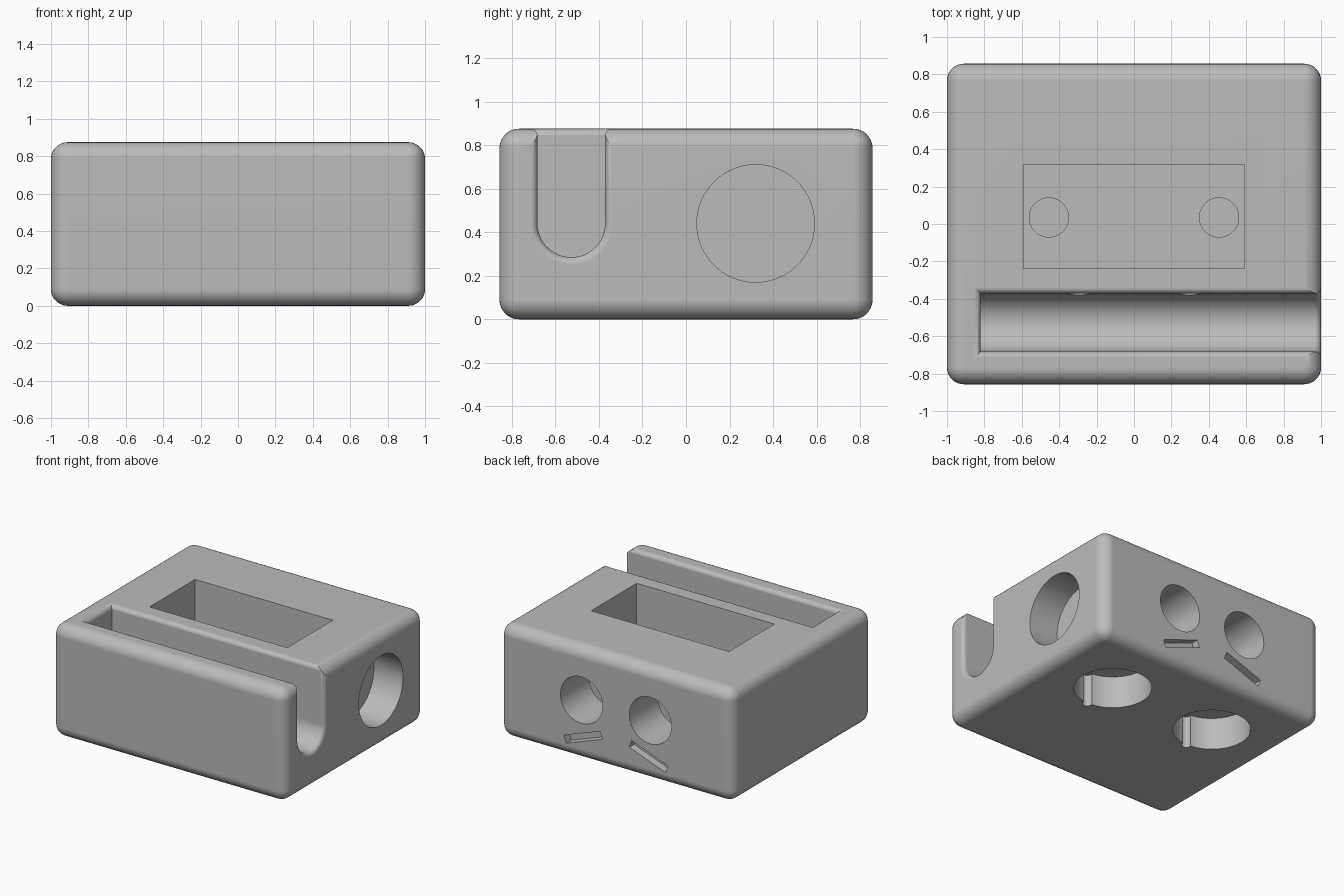
import bpy, bmesh, math
from mathutils import Matrix, Vector

if "Cube" in bpy.data.objects:
    bpy.data.objects.remove(bpy.data.objects["Cube"])

HX, HY, H = 1.0, 0.857, 0.875
RIM = 0.033                      # rounding of the slot rim
SLOT_Y, SLOT_R, SLOT_Z, SLOT_END = -0.527, 0.155, 0.44, -0.82

grey = bpy.data.materials.new("plain_grey")
grey.use_nodes = True
colour = (0.5, 0.5, 0.5, 1)
grey.diffuse_color = colour
grey.node_tree.nodes["Principled BSDF"].inputs["Base Color"].default_value = colour


def make_object(name, bm):
    bmesh.ops.recalc_face_normals(bm, faces=bm.faces)
    mesh = bpy.data.meshes.new(name)
    bm.to_mesh(mesh)
    bm.free()
    mesh.materials.append(grey)
    obj = bpy.data.objects.new(name, mesh)
    bpy.context.collection.objects.link(obj)
    return obj


def block(name, centre, size, turn=0.0, bevel=0.0):
    bm = bmesh.new()
    bmesh.ops.create_cube(bm, size=1)
    bmesh.ops.scale(bm, vec=size, verts=bm.verts)
    if bevel:
        bmesh.ops.bevel(bm, geom=bm.edges[:], offset=bevel, segments=8,
                        profile=0.5, affect='EDGES', clamp_overlap=True)
    bmesh.ops.transform(bm, verts=bm.verts,
                        matrix=Matrix.Translation(centre) @ Matrix.Rotation(turn, 4, 'Y'))
    return make_object(name, bm)


def drill(name, start, end, radius, sides=64):
    a, b = Vector(start), Vector(end)
    bm = bmesh.new()
    turn = (b - a).to_track_quat('Z', 'Y').to_matrix().to_4x4()
    bmesh.ops.create_cone(bm, cap_ends=True, segments=sides, radius1=radius,
                          radius2=radius, depth=(b - a).length,
                          matrix=Matrix.Translation((a + b) / 2) @ turn)
    return make_object(name, bm)


def loft(name, rings):
    bm = bmesh.new()
    loops = [[bm.verts.new(p) for p in ring] for ring in rings]
    for lo, hi in zip(loops, loops[1:]):
        for i in range(len(lo)):
            j = (i + 1) % len(lo)
            bm.faces.new((lo[i], lo[j], hi[j], hi[i]))
    bm.faces.new(loops[0])
    bm.faces.new(loops[-1])
    return make_object(name, bm)


def u_ring(x, grow):
    r = SLOT_R + grow
    arc = [math.pi + math.pi * i / 32 for i in range(33)]
    ring = [(x, SLOT_Y + r * math.cos(a), SLOT_Z + r * math.sin(a)) for a in arc]
    return ring + [(x, SLOT_Y + r, H + 0.1), (x, SLOT_Y - r, H + 0.1)]


def rim_ring(z, grow):
    x0, r = SLOT_END - grow, SLOT_R + grow
    return [(x0, SLOT_Y - r, z), (HX + 0.1, SLOT_Y - r, z),
            (HX + 0.1, SLOT_Y + r, z), (x0, SLOT_Y + r, z)]


# Quarter-round flare steps: (distance along, growth outward)
flare = [(RIM * math.sin(t), RIM * (1 - math.cos(t)))
         for t in [math.pi / 2 * i / 8 for i in range(1, 9)]]

# Rounded body
body = block("holder_block", (0, 0, H / 2), (2 * HX, 2 * HY, H), bevel=0.09)

# Round-bottomed slot, with a rounded mouth and top rim
cutters = [
    loft("slot_cutter", [u_ring(SLOT_END, 0)]
         + [u_ring(HX - RIM + d, g) for d, g in [(0, 0)] + flare]
         + [u_ring(HX + 0.1, RIM)]),
    loft("slot_rim_cutter", [rim_ring(H - RIM - 0.03, -0.02)]
         + [rim_ring(H - RIM + d, g) for d, g in flare]
         + [rim_ring(H + 0.1, RIM)]),
]

# Rectangular top pocket and round side recess
FLOOR = 0.35
cutters.append(block("pocket_cutter", (0, 0.039, (FLOOR + 1) / 2),
                     (1.18, 0.556, 1 - FLOOR)))
cutters.append(drill("side_recess_cutter", (0.75, 0.32, 0.44), (1.1, 0.32, 0.44), 0.27))

for s in (-1, 1):
    # Pocket floor hole, bottom recess and its wall notch
    x = s * 0.455
    cutters.append(drill("floor_hole_cutter", (x, 0.035, 0.29), (x, 0.035, 0.5), 0.105))
    cutters.append(drill("bottom_recess_cutter", (x, 0.31, -0.1), (x, 0.31, 0.25), 0.275))
    cutters.append(drill("notch_cutter", (x, 0.03, -0.1), (x, 0.03, 0.248), 0.036, 24))
    # Back hole, narrow passage to the slot, and slanted slit
    x = s * 0.295
    cutters.append(drill("back_hole_cutter", (x, 0.51, 0.468), (x, 1, 0.468), 0.18))
    cutters.append(drill("passage_cutter", (x, SLOT_Y, 0.468), (x, 0.6, 0.468), 0.075, 32))
    cutters.append(block("slit_cutter", (s * 0.28, HY, 0.185), (0.33, 0.12, 0.06),
                         turn=s * math.radians(20)))

for cutter in cutters:
    cutter.hide_render = True
    mod = body.modifiers.new(cutter.name, 'BOOLEAN')
    mod.operation = 'DIFFERENCE'
    mod.solver = 'EXACT'
    mod.object = cutter

# Apply the cuts, then shade
bpy.context.view_layer.update()
graph = bpy.context.evaluated_depsgraph_get()
result = bpy.data.meshes.new_from_object(body.evaluated_get(graph))
body.modifiers.clear()
body.data = result
body.data.materials.clear()
body.data.materials.append(grey)
for cutter in cutters:
    bpy.data.objects.remove(cutter)

for obj in bpy.context.selected_objects:
    obj.select_set(False)
body.select_set(True)
bpy.context.view_layer.objects.active = body
bpy.ops.object.shade_smooth_by_angle(angle=math.radians(30))
normals = body.modifiers.new("clean_normals", 'WEIGHTED_NORMAL')
normals.keep_sharp = True
